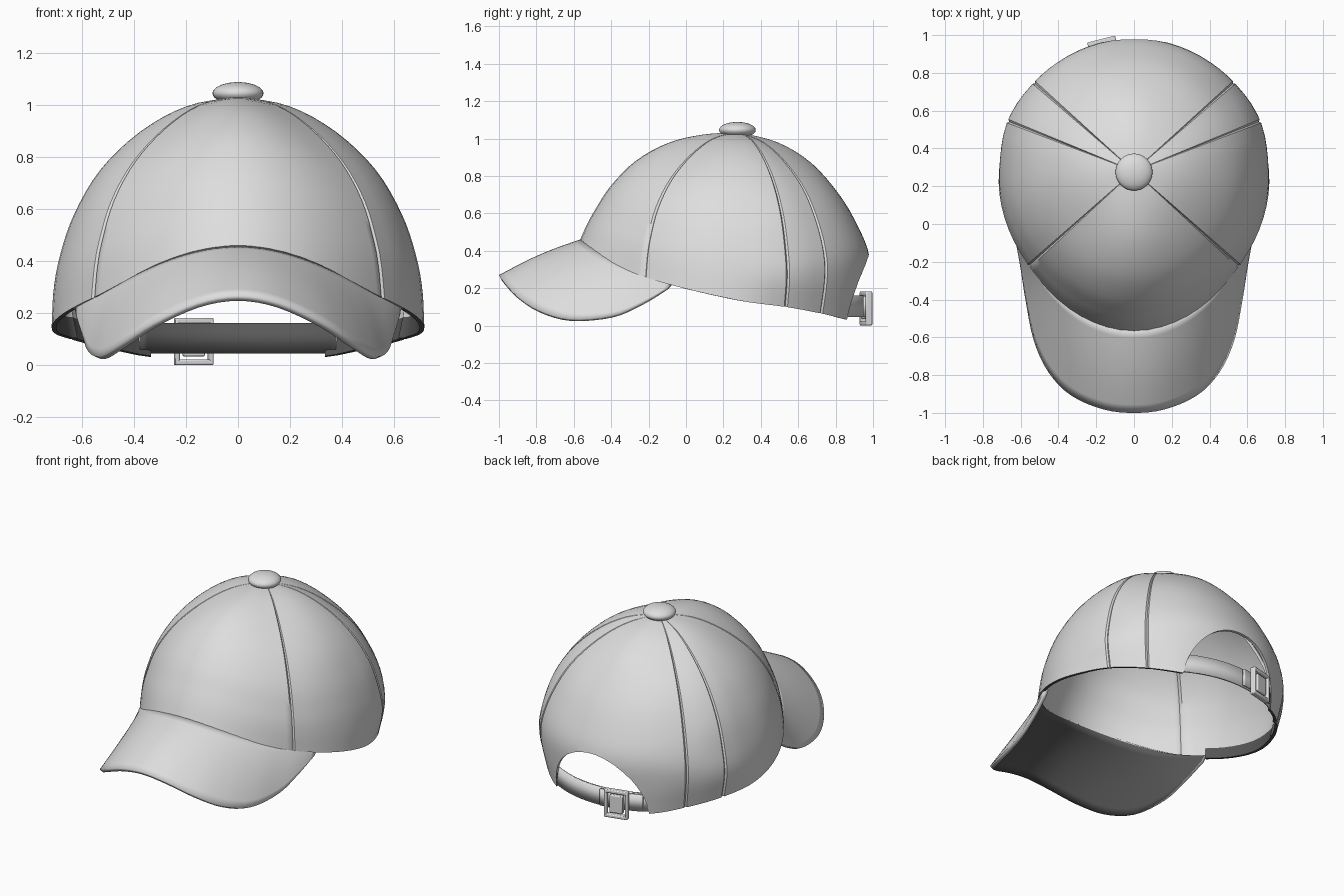
import bpy, bmesh, math
from mathutils import Vector, Matrix

if "Cube" in bpy.data.objects:
    bpy.data.objects.remove(bpy.data.objects["Cube"])


def flat_material(name, value):
    mat = bpy.data.materials.new(name)
    mat.use_nodes = True
    mat.diffuse_color = (value, value, value, 1)
    mat.node_tree.nodes["Principled BSDF"].inputs["Base Color"].default_value = (value, value, value, 1)
    return mat


MATERIALS = [flat_material("light grey fabric", 0.73), flat_material("dark grey lining", 0.1)]
AXIS_Y = 0.28            # the dome's vertical axis
SEAMS = (-42, 21.6, 41.5)


def hermite(keys, values, t):
    """Smooth curve through values placed at uneven keys."""
    n = len(keys)
    i = max(k for k in range(n - 1) if keys[k] <= t or k == 0)

    def slope(k):
        a, b = max(k - 1, 0), min(k + 1, n - 1)
        return (values[b] - values[a]) / (keys[b] - keys[a])

    h = keys[i + 1] - keys[i]
    s = (t - keys[i]) / h
    return (values[i] * (2 * s**3 - 3 * s**2 + 1) + slope(i) * h * (s**3 - 2 * s**2 + s)
            + values[i + 1] * (3 * s**2 - 2 * s**3) + slope(i + 1) * h * (s**3 - s**2))


def finish(obj, angle=40):
    obj.data.materials.clear()
    for mat in MATERIALS:
        obj.data.materials.append(mat)
    bpy.ops.object.select_all(action='DESELECT')
    obj.select_set(True)
    bpy.context.view_layer.objects.active = obj
    bpy.ops.object.shade_smooth_by_angle(angle=math.radians(angle))
    return obj


def from_bmesh(name, bm):
    mesh = bpy.data.meshes.new(name)
    bm.to_mesh(mesh)
    bm.free()
    obj = bpy.data.objects.new(name, mesh)
    bpy.context.collection.objects.link(obj)
    return obj


def sheet(name, rows, thickness, closed=False, lining=0):
    """Skin a grid of points and thicken it inwards; lining picks the inner material."""
    bm = bmesh.new()
    grid = [[bm.verts.new(p) for p in row] for row in rows]
    count = len(grid[0])
    for upper, lower in zip(grid, grid[1:]):
        for j in range(count if closed else count - 1):
            k = (j + 1) % count
            bm.faces.new((upper[j], lower[j], lower[k], upper[k]))
    bmesh.ops.remove_doubles(bm, verts=bm.verts, dist=0.0005)
    obj = from_bmesh(name, bm)
    solid = obj.modifiers.new("thickness", 'SOLIDIFY')
    solid.thickness = thickness
    solid.offset = -1
    solid.material_offset = lining
    return obj


def polar(angle, radius, z):
    a = math.radians(angle)
    return Vector((radius * math.cos(a), AXIS_Y + radius * math.sin(a), z))


# Crown profiles (radius, height) from the top to the rim
TOP = (0, 1.035)
front = [TOP, (.2, 1.02), (.38, .975), (.55, .88), (.68, .75), (.76, .63), (.81, .54), (.85, .45)]
front_seam = [TOP, (.2, 1), (.38, .91), (.54, .78), (.65, .63), (.71, .48), (.735, .38), (.75, .26)]
side = [TOP, (.2, .995), (.38, .895), (.53, .75), (.63, .58), (.685, .42), (.71, .28), (.715, .135)]
rear_seam = [TOP, (.2, .99), (.38, .89), (.53, .75), (.64, .58), (.7, .4), (.72, .26), (.69, .1)]
back_seam = [TOP, (.2, .98), (.37, .88), (.53, .73), (.64, .55), (.7, .38), (.705, .24), (.67, .065)]
arch_side = [TOP, (.2, .98), (.38, .87), (.54, .71), (.645, .53), (.7, .37), (.695, .2), (.67, .03)]
back = [TOP, (.21, .98), (.39, .87), (.54, .7), (.64, .53), (.7, .37), (.69, .2), (.65, .03)]
KEYS = [-138, -90, -42, 0, 21.6, 41.5, 62, 90, 118]
PROFILES = [front_seam, front, front_seam, side, rear_seam, back_seam, arch_side, back, arch_side]
STEPS = list(range(len(front)))


def crown_point(angle, t, grooves=True):
    """Point on the crown; t runs from 0 at the top to 7 at the rim."""
    folded = 180 - angle if angle > 90 else angle
    points = [hermite(STEPS, [Vector(p) for p in prof], t) for prof in PROFILES]
    p = hermite(KEYS, points, folded)
    if grooves and min(abs(folded - s) for s in SEAMS) < 0.2:
        p -= (p - Vector((0, 0.3))).normalized() * 0.009 * min(1, t / 1.5)
    return polar(angle, p.x, p.y)


# Crown with pressed seams
half = set(range(-90, 91, 5))
for s in SEAMS:
    half = {a for a in half if abs(a - s) > 2.4} | {s - 0.8, s, s + 0.8}
angles = sorted(half | {180 - a for a in half if -90 < a < 90})
crown = sheet("crown", [[crown_point(a, i / 4) for a in angles] for i in range(29)], 0.018, True)

# Arched opening at the back
bpy.ops.mesh.primitive_cylinder_add(vertices=64, radius=1, depth=1, location=(0, 1, 0.03),
                                    rotation=(math.pi / 2, 0, 0))
cutter = bpy.context.object
cutter.name = "opening_cutter"
cutter.scale = (0.335, 0.35, 0.9)
cutter.hide_render = True
cut = crown.modifiers.new("opening", 'BOOLEAN')
cut.object = cutter
cut.solver = 'EXACT'
bpy.context.view_layer.objects.active = crown
for name in [m.name for m in crown.modifiers]:
    bpy.ops.object.modifier_apply(modifier=name)
bpy.data.objects.remove(cutter)
finish(crown)

# Dark sweatband inside the rim, from the brim's ends to the opening
for face in crown.data.polygons:
    c, n = face.center, face.normal
    inward = n.x * c.x + n.y * (c.y - AXIS_Y) < 0 or n.z < -0.7
    face.material_index = int(inward and c.y > -0.1 and c.z < 0.27 - 0.17 * c.y)

# Brim swept from the crown's front rim to a curved outer edge
edge = [(0, -1, .27), (.16, -.982, .243), (.33, -.91, .165), (.45, -.79, .085), (.53, -.62, .036),
        (.575, -.4, .052), (.6, -.24, .118), (.625, -.1, .2)]
edge = [Vector((-x, y, z)) for x, y, z in edge[:0:-1]] + [Vector(p) for p in edge]
rows = []
COLS, DEPTH = 56, 10
for i in range(DEPTH + 1):
    v = i / DEPTH
    row = []
    for j in range(COLS + 1):
        u = j / COLS
        inner = crown_point(-90 + 60 * (2 * u - 1) if u >= .5 else -90 - 60 * (1 - 2 * u) + 360, 7, False)
        inner = inner + Vector((-inner.x * 0.015, 0.01, 0.012))
        outer = hermite(list(range(len(edge))), edge, u * (len(edge) - 1))
        bulge = 0.015 * math.sin(math.pi * v) * math.sin(math.pi * u)
        row.append(inner.lerp(outer, v) + Vector((0, 0, bulge)))
    rows.append(row)
finish(sheet("brim", rows, 0.025, lining=1), 50)

# Top button
bpy.ops.mesh.primitive_uv_sphere_add(segments=32, ring_count=16, radius=1, location=(0, 0.275, 1.046))
button = bpy.context.object
button.name = "top_button"
button.scale = (0.098, 0.098, 0.043)
finish(button)


# Rear strap and its overlapping tail
def band(name, start, end, radius, low, high):
    spots = [start + (end - start) * k / 24 for k in range(25)]
    rows = [[polar(a, radius, z) for a in spots] for z in (high, low)]
    return finish(sheet(name, rows, 0.014, lining=1))


band("rear_strap", 55, 125, 0.67, 0.045, 0.162)
band("strap_tail", 94, 117, 0.684, 0.05, 0.157)

# Buckle frame around a raised plate
bm = bmesh.new()
parts = [((-.067, 0), (.018, .035, .18)), ((.067, 0), (.018, .035, .18)),
         ((0, .08), (.15, .035, .022)), ((0, -.08), (.15, .035, .022)), ((0, 0), (.085, .03, .115))]
for (x, z), size in parts:
    bmesh.ops.create_cube(bm, size=1, matrix=Matrix.Translation((x, 0, z)) @ Matrix.Diagonal((*size, 1)))
buckle = from_bmesh("buckle", bm)
buckle.location = polar(104, 0.703, 0.092)
buckle.rotation_euler.z = math.radians(14)
bevel = buckle.modifiers.new("soft edges", 'BEVEL')
bevel.width = 0.006
bevel.segments = 2
finish(buckle)
